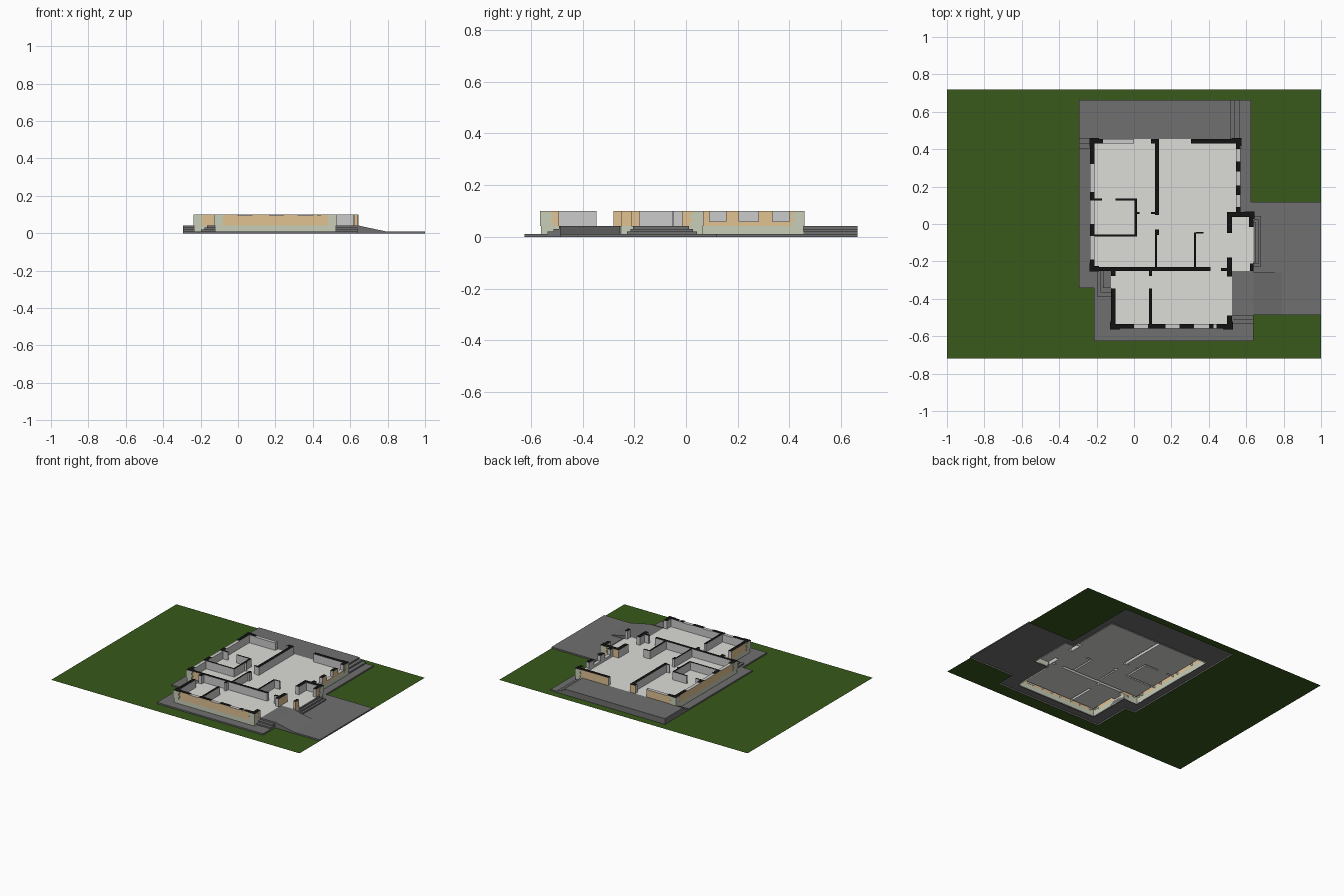
import bpy, bmesh

if "Cube" in bpy.data.objects:
    bpy.data.objects.remove(bpy.data.objects["Cube"])


def mat(name, c):
    m = bpy.data.materials.new(name)
    m.diffuse_color = (*c, 1)
    m.use_nodes = True
    m.node_tree.nodes["Principled BSDF"].inputs["Base Color"].default_value = m.diffuse_color
    return m


GRASS = mat("grass", (0.04, 0.10, 0.01))
PAVE = mat("paving", (0.16, 0.16, 0.16))
FLOOR = mat("floor", (0.72, 0.73, 0.69))
TAN = mat("tan_render", (0.75, 0.54, 0.29))
STONE = mat("pale_stone", (0.58, 0.62, 0.48))
BLACK = mat("cut_top", (0.006, 0.006, 0.006))
WHITE = mat("plaster", (0.68, 0.69, 0.66))
LOW, FL, TOP = 0.01, 0.042, 0.10


def finish(name, bm, mats):
    me = bpy.data.meshes.new(name)
    bm.to_mesh(me)
    bm.free()
    for m in mats:
        me.materials.append(m)
    ob = bpy.data.objects.new(name, me)
    bpy.context.collection.objects.link(ob)
    return ob


def inside(x, y, rects):
    return any(r[0] < x < r[1] and r[2] < y < r[3] for r in rects)


def sheet(name, inc, exc, z, m, skirt=0, top=True):
    """Flat plan area: union of inc rectangles minus exc, with optional downward edge."""
    xs = sorted({round(v, 4) for r in inc + exc for v in r[:2]})
    ys = sorted({round(v, 4) for r in inc + exc for v in r[2:]})
    bm = bmesh.new()
    for a, b in zip(xs, xs[1:]):
        for c, d in zip(ys, ys[1:]):
            x, y = (a + b) / 2, (c + d) / 2
            if inside(x, y, inc) and not inside(x, y, exc):
                bm.faces.new([bm.verts.new(p) for p in
                              ((a, c, z), (b, c, z), (b, d, z), (a, d, z))])
    bmesh.ops.remove_doubles(bm, verts=bm.verts, dist=1e-5)
    if skirt:
        tops = list(bm.faces)
        edges = [e for e in bm.edges if e.is_boundary]
        g = bmesh.ops.extrude_edge_only(bm, edges=edges)["geom"]
        bmesh.ops.translate(bm, vec=(0, 0, -skirt),
                            verts=[v for v in g if isinstance(v, bmesh.types.BMVert)])
        bmesh.ops.recalc_face_normals(bm, faces=bm.faces)
        if not top:
            bmesh.ops.delete(bm, geom=tops, context="FACES")
    return finish(name, bm, [m])


def add_box(bm, r, z0, z1, pick):
    """Open-bottomed box; pick(normal) gives each face its material slot."""
    x0, x1, y0, y1 = r
    b = [bm.verts.new(p) for p in ((x0, y0, z0), (x1, y0, z0), (x1, y1, z0), (x0, y1, z0))]
    t = [bm.verts.new((v.co.x, v.co.y, z1)) for v in b]
    bm.faces.new(t).material_index = pick("T")
    for i, side in enumerate("SENW"):
        j = (i + 1) % 4
        bm.faces.new((b[i], b[j], t[j], t[i])).material_index = pick(side)


def blocks(name, items, m):
    bm = bmesh.new()
    for r, z in items:
        add_box(bm, r, LOW, z, lambda s: 0)
    return finish(name, bm, [m])


footprint = []


def wall(name, r, out="", windows=()):
    """Straight wall over rectangle r; windows are (start, end, sill height) along it."""
    x0, x1, y0, y1 = r
    along_x = (x1 - x0) > (y1 - y0)
    a, b = (x0, x1) if along_x else (y0, y1)
    parts, p = [], a
    for s, e, h in sorted(windows):
        parts += [(p, s, TOP), (s, e, h)]
        p = e
    parts.append((p, b, TOP))
    bm = bmesh.new()
    for s, e, h in parts:
        q = (s, e, y0, y1) if along_x else (x0, x1, s, e)
        cap = 2 if h == TOP else 1
        add_box(bm, q, FL, h, lambda d: cap if d == "T" else (0 if d in out else 1))
    footprint.append(r)
    return finish(name, bm, [TAN, WHITE, BLACK])


# site: lawn and low paving
house = [(-.235, .57, -.25, .455), (.497, .64, -.25, .064), (-.123, .524, -.56, -.25)]
paving = [(-.295, .625, -.343, .663), (-.214, .64, -.625, -.25), (.55, 1, -.487, .118)]
sheet("lawn", [(-1, 1, -.72, .72)], paving, 0, GRASS)
sheet("low_paving", paving, house, LOW, PAVE, LOW)
sheet("plinth", house, [], FL, STONE, FL, top=False)

# raised back terrace with side steps
T1, T2 = .031, .02
blocks("back_terrace", [((-.295, .515, .455, .663), FL), ((.515, .54, .455, .663), T1),
                        ((.54, .567, .455, .663), T2),
                        ((-.295, -.235, .43, .455), T1), ((-.295, -.235, .405, .43), T2)], PAVE)
# entrance porch, its front steps, and stepped landing by the side block
blocks("front_porch", [((.524, .64, -.49, -.25), FL), ((.524, .64, -.512, -.49), T1),
                       ((.524, .64, -.535, -.512), T2)], PAVE)
blocks("side_steps", [((.64, .65, -.205, .012), FL), ((.64, .665, -.215, .027), T1),
                      ((.64, .68, -.228, .042), T2)], PAVE)
blocks("service_steps", [((-.165, -.123, -.343, -.25), FL), ((-.18, -.123, -.365, -.25), T1),
                         ((-.197, -.123, -.387, -.25), T2)], PAVE)

# ramp from porch to driveway
bm = bmesh.new()
a, b = [[bm.verts.new((x, y, z)) for x, z in ((.64, LOW), (.79, LOW), (.64, FL))]
        for y in (-.487, -.257)]
bm.faces.new(a)
bm.faces.new(b[::-1])
bm.faces.new((a[1], b[1], b[2], a[2]))
finish("ramp", bm, [PAVE])

# outer walls
HS, RS = .096, .06
wall("left_wall", (-.235, -.21, -.25, .455), "W",
     [(.17, .32, HS), (.0, .125, HS), (-.19, -.065, HS)])
wall("back_wall_left", (-.21, 0, .43, .455), "N", [(-.165, -.001, HS)])
wall("back_pier", (.09, .134, .43, .455), "N")
wall("back_wall_right", (.305, .57, .43, .455), "N")
wall("right_wall", (.545, .57, .064, .43), "E",
     [(.09, .155, RS), (.205, .28, RS), (.335, .4, RS)])
wall("side_block_back", (.497, .64, .037, .064), "N")
wall("side_block_right_a", (.615, .64, -.015, .037), "E")
wall("side_block_right_b", (.62, .64, -.25, -.21), "ES")
wall("inner_hall_pier_a", (.497, .524, -.048, .037))
wall("inner_hall_pier_b", (.497, .524, -.28, -.18), "E")
wall("front_left_return", (-.21, -.098, -.25, -.23), "S")
wall("wing_left_a", (-.123, -.098, -.278, -.25), "W")
wall("wing_left_b", (-.123, -.098, -.535, -.345), "W")
wall("wing_front", (-.123, .524, -.56, -.535), "S",
     [(0, .075, HS), (.168, .242, HS), (.322, .4, HS), (.425, .44, HS)])
wall("wing_right", (.497, .524, -.535, -.49), "E")

# partitions
for i, r in enumerate([
        (-.098, .41, -.25, -.23), (.465, .497, -.25, -.235),
        (.112, .134, .048, .43), (.112, .134, -.06, -.03), (.112, .122, -.23, -.06),
        (-.21, -.17, .125, .135), (-.10, .016, .125, .135), (.004, .016, -.055, .125),
        (.016, .03, .053, .063), (.09, .112, .053, .063), (-.21, .016, -.066, -.055),
        (.32, .332, -.23, -.045), (.332, .372, -.052, -.042),
        (.08, .097, -.278, -.25), (.08, .097, -.535, -.345)]):
    wall(f"partition_{i + 1}", r)

# floor fills what the walls leave open
sheet("floor", house, footprint, FL, FLOOR)

# stone corner quoins, alternating long and short courses
bm = bmesh.new()
P = .004
for cx, cy, sx, sy in [(-.235, .455, 1, -1), (-.235, -.25, 1, 1), (.57, .455, -1, -1),
                       (.64, .064, -1, -1), (-.123, -.56, 1, 1), (.524, -.56, -1, 1)]:
    n = 4
    for k in range(n):
        lx, ly = (.048, .038) if k % 2 else (.038, .048)
        z0 = FL + (TOP - FL) * k / n
        z1 = FL + (TOP - FL) * (k + 1) / n + (.0005 if k == n - 1 else 0)
        for w, h in ((lx, .025), (.025, ly)):
            xs = sorted((cx - sx * P, cx + sx * w))
            ys = sorted((cy - sy * P, cy + sy * h))
            add_box(bm, (*xs, *ys), z0, z1,
                    lambda d: 1 if d == "T" and k == n - 1 else 0)
finish("corner_quoins", bm, [STONE, BLACK])
